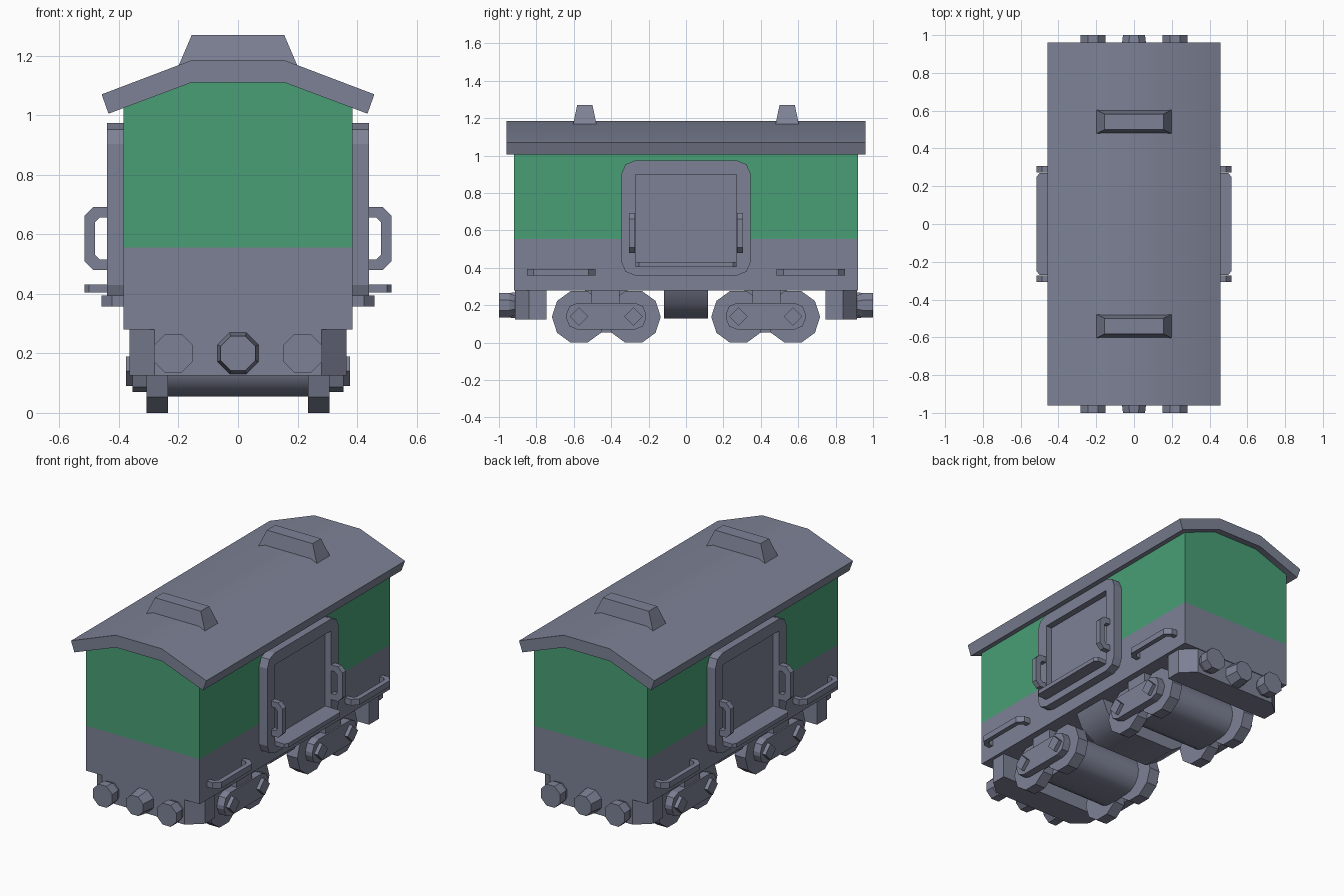
import bpy, bmesh, math
from mathutils import Vector

cube = bpy.data.objects.get("Cube")
if cube:
    bpy.data.objects.remove(cube, do_unlink=True)


def material(name, rgb):
    m = bpy.data.materials.new(name)
    m.use_nodes = True
    m.diffuse_color = (*rgb, 1)
    m.node_tree.nodes["Principled BSDF"].inputs["Base Color"].default_value = (*rgb, 1)
    return m


GREY = material("slate grey", (0.205, 0.22, 0.30))
GREEN = material("carriage green", (0.065, 0.345, 0.18))


def place(axis, p, d):
    """Turn a 2D point and a depth along an axis into a 3D point."""
    u, v = p
    return Vector({"x": (d, u, v), "y": (u, d, v), "z": (u, v, d)}[axis])


def finish(name, bm, mirror="", smooth=False, mats=(GREY,)):
    bmesh.ops.recalc_face_normals(bm, faces=bm.faces)
    me = bpy.data.meshes.new(name)
    bm.to_mesh(me)
    bm.free()
    ob = bpy.data.objects.new(name, me)
    bpy.context.collection.objects.link(ob)
    for m in mats:
        me.materials.append(m)
    if mirror:
        mod = ob.modifiers.new("Mirror", "MIRROR")
        mod.use_axis = ["x" in mirror, "y" in mirror, False]
        mod.use_mirror_merge = False
    if smooth:
        bpy.ops.object.select_all(action="DESELECT")
        ob.select_set(True)
        bpy.context.view_layer.objects.active = ob
        bpy.ops.object.shade_smooth_by_angle(angle=math.radians(35))
    return ob


def add_prism(bm, axis, pts, a, b, end=1.0):
    """Extrude an outline from a to b, scaling the far end about its centre."""
    mid = sum((Vector(p) for p in pts), Vector((0, 0))) / len(pts)
    near = [bm.verts.new(place(axis, p, a)) for p in pts]
    far = [bm.verts.new(place(axis, mid + (Vector(p) - mid) * end, b)) for p in pts]
    bm.faces.new(near)
    bm.faces.new(far)
    for i in range(len(pts)):
        j = (i + 1) % len(pts)
        bm.faces.new((near[i], near[j], far[j], far[i]))


def prism(name, axis, pts, a, b, end=1.0, **kw):
    bm = bmesh.new()
    add_prism(bm, axis, pts, a, b, end)
    return finish(name, bm, **kw)


def ngon(u, v, r, n, turn=0.0):
    return [(u + r * math.cos(turn + math.tau * i / n),
             v + r * math.sin(turn + math.tau * i / n)) for i in range(n)]


def rounded(u0, u1, v0, v1, r, n):
    """Rectangle with n-segment corners."""
    pts = []
    for k, (u, v) in enumerate([(u1 - r, v1 - r), (u0 + r, v1 - r), (u0 + r, v0 + r), (u1 - r, v0 + r)]):
        for i in range(n + 1):
            t = math.pi / 2 * (k + i / n)
            pts.append((u + r * math.cos(t), v + r * math.sin(t)))
    return pts


def u_shape(base, out, lo, hi, t, c):
    """Outline of a bracket that stands out from a wall."""
    k = c * 0.5
    return [(base, lo), (out - c, lo), (out, lo + c), (out, hi - c), (out - c, hi), (base, hi),
            (base, hi - t), (out - t - k, hi - t), (out - t, hi - t - k),
            (out - t, lo + t + k), (out - t - k, lo + t), (base, lo + t)]


def both(half):
    """Complete a half outline by mirroring it."""
    return half + [(-u, v) for u, v in reversed(half)]


# Body with green upper walls
bm = bmesh.new()
add_prism(bm, "y", both([(0.385, 0.28), (0.385, 1.026), (0.155, 1.112)]), -0.92, 0.92)
bmesh.ops.bisect_plane(bm, geom=bm.verts[:] + bm.edges[:] + bm.faces[:],
                       plane_co=(0, 0, 0.555), plane_no=(0, 0, 1))
for f in bm.faces:
    f.material_index = int(f.calc_center_median().z > 0.555)
finish("body", bm, mats=(GREY, GREEN))

# Roof shell and its two vents
prism("roof", "y", both([(0.435, 1.005), (0.458, 1.07), (0.155, 1.185)])[:3]
      + [(-0.155, 1.185), (-0.458, 1.07), (-0.435, 1.005), (-0.155, 1.11), (0.155, 1.11)],
      -0.96, 0.96, smooth=True)
bm = bmesh.new()
low = [bm.verts.new((x, y, 1.165)) for x, y in [(-0.2, 0.478), (0.2, 0.478), (0.2, 0.604), (-0.2, 0.604)]]
top = [bm.verts.new((x, y, 1.27)) for x, y in [(-0.155, 0.5), (0.155, 0.5), (0.155, 0.582), (-0.155, 0.582)]]
bm.faces.new(low)
bm.faces.new(top)
for i in range(4):
    j = (i + 1) % 4
    bm.faces.new((low[i], low[j], top[j], top[i]))
finish("roof_vents", bm, mirror="y")

# Door frame with an opening, recessed panel and sill
bm = bmesh.new()
edges = []
for loop in (rounded(-0.345, 0.345, 0.36, 0.973, 0.07, 2),
             [(-0.27, 0.43), (0.27, 0.43), (0.27, 0.9), (-0.27, 0.9)]):
    vs = [bm.verts.new(place("x", p, 0.38)) for p in loop]
    edges += [bm.edges.new((vs[i - 1], vs[i])) for i in range(len(vs))]
bmesh.ops.triangle_fill(bm, edges=edges, use_beauty=True)
ext = bmesh.ops.extrude_face_region(bm, geom=bm.faces[:])
bmesh.ops.translate(bm, vec=(0.06, 0, 0),
                    verts=[g for g in ext["geom"] if isinstance(g, bmesh.types.BMVert)])
finish("door_frames", bm, mirror="x")
prism("door_panels", "x", rounded(-0.28, 0.28, 0.42, 0.91, 0.005, 1), 0.375, 0.4, mirror="x")
prism("door_sills", "z", [(0.38, -0.27), (0.5, -0.27), (0.516, -0.25),
                          (0.516, 0.25), (0.5, 0.27), (0.38, 0.27)], 0.405, 0.431, mirror="x")

# Grab handles beside the doors and long rails low on the walls
prism("door_handles", "y", u_shape(0.41, 0.516, 0.48, 0.692, 0.036, 0.03), 0.272, 0.306, mirror="xy")
prism("side_rails", "z", u_shape(0.38, 0.459, 0.485, 0.85, 0.03, 0.035), 0.358, 0.395, mirror="xy")

# Wheel sets
for k, y in enumerate((0.28, 0.572)):
    n = ("inner", "outer")[k]
    prism(n + "_wheels", "x", ngon(y, 0.138, 0.145, 10), 0.235, 0.307, mirror="xy")
    prism(n + "_axle_boxes", "x", ngon(y, 0.14, 0.05, 4), 0.34, 0.377, mirror="xy")
prism("bogie_cores", "x", rounded(0.24, 0.612, 0.055, 0.285, 0.11, 5), -0.24, 0.24,
      mirror="y", smooth=True)
prism("bogie_side_frames", "x", rounded(0.213, 0.64, 0.07, 0.213, 0.06, 2), 0.3, 0.354, mirror="xy")
prism("bogie_hangers", "x", rounded(0.355, 0.505, 0.19, 0.285, 0.005, 1), 0.23, 0.345, mirror="xy")

# Tank under the middle
prism("underfloor_tank", "y", both([(0.19, 0.13), (0.3, 0.2), (0.34, 0.29)]), -0.118, 0.118, smooth=True)

# Buffer beams, buffers and couplings
prism("buffer_beams", "z", both([(0.365, 0.745), (0.365, 0.84), (0.28, 0.915)]), 0.125, 0.285, mirror="y")
turn = math.pi / 8
prism("buffer_heads", "y", ngon(0.217, 0.2, 0.071, 8, turn), 0.945, 1.0, mirror="xy")
prism("buffer_stems", "y", ngon(0.217, 0.2, 0.05, 8, turn), 0.9, 0.946, 1.4, mirror="xy")
prism("couplings", "y", ngon(0, 0.2, 0.077, 8, turn), 0.9, 1.0, 0.82, mirror="y")
